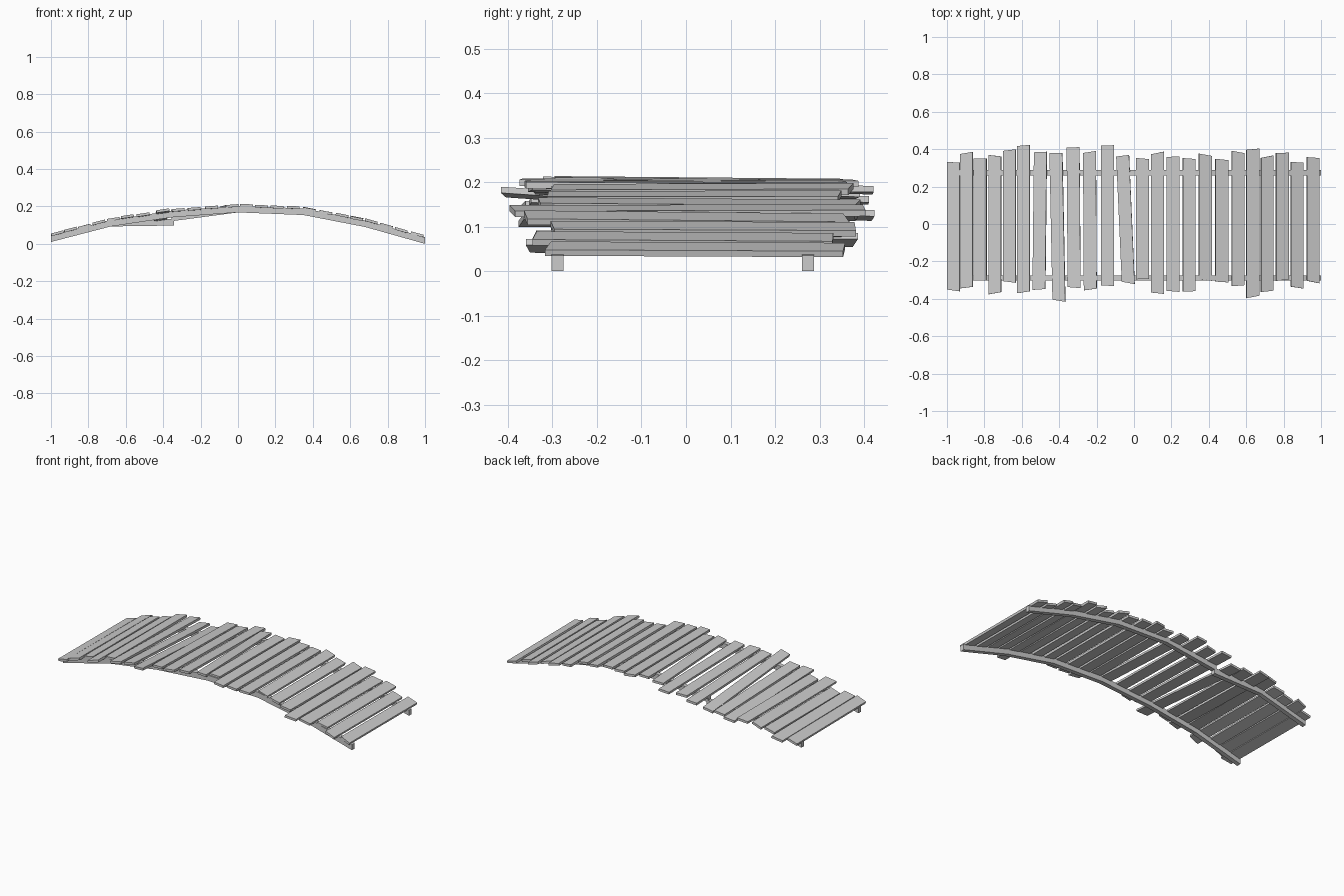
import bpy
import bmesh
import math
import random

random.seed(4)
cube = bpy.data.objects.get("Cube")
if cube:
    bpy.data.objects.remove(cube, do_unlink=True)

wood = bpy.data.materials.new("weathered_grey")
wood.use_nodes = True
grey = (0.6, 0.6, 0.6, 1)
wood.diffuse_color = grey
wood.node_tree.nodes["Principled BSDF"].inputs["Base Color"].default_value = grey

BEAM_HEIGHT = 0.035
BEAM_WIDTH = 0.027
BACK_Y, FRONT_Y = 0.274, -0.289
PLANK_WIDTH = 0.069
PLANK_THICKNESS = 0.014
PLANK_SINK = 0.007

# Undersides of the beams: (x, z). The back beam is snapped in two.
FRONT_ARCH = [(-1, 0.01), (-0.68, 0.093), (-0.35, 0.142), (0, 0.168),
              (0.35, 0.154), (0.68, 0.09), (1, 0)]
BACK_STUB = FRONT_ARCH[:2] + [(-0.342, 0.098)]
BACK_REST = [(-0.355, 0.121)] + FRONT_ARCH[3:]


def finish(name, bm):
    bmesh.ops.recalc_face_normals(bm, faces=bm.faces[:])
    mesh = bpy.data.meshes.new(name)
    bm.to_mesh(mesh)
    bm.free()
    mesh.materials.append(wood)
    obj = bpy.data.objects.new(name, mesh)
    bpy.context.collection.objects.link(obj)


def beam(name, path, y):
    """Sweep a rectangular section along a path in the xz plane."""
    bm = bmesh.new()
    half = BEAM_WIDTH / 2
    rings = []
    for x, z in path:
        corners = [(-half, 0), (half, 0), (half, BEAM_HEIGHT), (-half, BEAM_HEIGHT)]
        rings.append([bm.verts.new((x, y + dy, z + dz)) for dy, dz in corners])
    for a, b in zip(rings, rings[1:]):
        for i in range(4):
            j = (i + 1) % 4
            bm.faces.new((a[i], a[j], b[j], b[i]))
    bm.faces.new(rings[0])
    bm.faces.new(rings[-1])
    finish(name, bm)


def seat(path, x):
    """Height and slope angle of a beam's top at x."""
    for (xa, za), (xb, zb) in zip(path, path[1:]):
        if x <= xb:
            slope = (zb - za) / (xb - xa)
            return za + slope * (x - xa) + BEAM_HEIGHT - PLANK_SINK, math.atan(slope)


def plank(name, x, back, front, skew=0.0):
    """Board resting on both beams, with slightly slanted sawn ends."""
    bm = bmesh.new()
    bmesh.ops.create_cube(bm, size=1)
    front_z, angle = seat(FRONT_ARCH, x)
    back_z, _ = seat(BACK_STUB if x < BACK_REST[0][0] else BACK_REST, x)
    tilt = (back_z - front_z) / (BACK_Y - FRONT_Y)
    roll = random.uniform(-0.01, 0.004)
    lift = random.uniform(0, 0.002)
    cut = {1: random.uniform(-0.007, 0.007), -1: random.uniform(-0.007, 0.007)}
    for v in bm.verts:
        side = 1 if v.co.y > 0 else -1
        u = v.co.x * PLANK_WIDTH
        w = (v.co.z + 0.5) * PLANK_THICKNESS + lift
        end = back if side > 0 else front
        z = front_z + tilt * (end - FRONT_Y) + roll * end
        v.co.x = x + u * math.cos(angle) - w * math.sin(angle) - side * skew
        v.co.z = z + u * math.sin(angle) + w * math.cos(angle)
        v.co.y = end + cut[side] * (1 if u > 0 else -1)
    finish(name, bm)


# Supporting beams
beam("front_beam", FRONT_ARCH, FRONT_Y)
beam("back_beam_broken_end", BACK_STUB, BACK_Y)
beam("back_beam", BACK_REST, BACK_Y)

# Deck boards: centre x, back end, front end, optional skew
BOARDS = [
    (-0.963, 0.33, -0.355), (-0.893, 0.38, -0.34), (-0.82, 0.35, -0.3),
    (-0.742, 0.365, -0.37), (-0.665, 0.395, -0.31), (-0.59, 0.42, -0.365),
    (-0.503, 0.385, -0.35, -0.004), (-0.408, 0.38, -0.41, 0.008),
    (-0.322, 0.41, -0.34, 0.003), (-0.235, 0.385, -0.35, 0.002),
    (-0.14, 0.42, -0.33), (-0.045, 0.365, -0.315, 0.015),
    (0.045, 0.35, -0.295), (0.125, 0.38, -0.37), (0.208, 0.36, -0.36),
    (0.295, 0.35, -0.36), (0.38, 0.37, -0.3), (0.468, 0.345, -0.31),
    (0.555, 0.385, -0.33), (0.633, 0.4, -0.39), (0.71, 0.36, -0.36),
    (0.79, 0.38, -0.3), (0.87, 0.33, -0.34), (0.955, 0.355, -0.31),
]
for number, board in enumerate(BOARDS, 1):
    plank(f"plank_{number}", *board)
